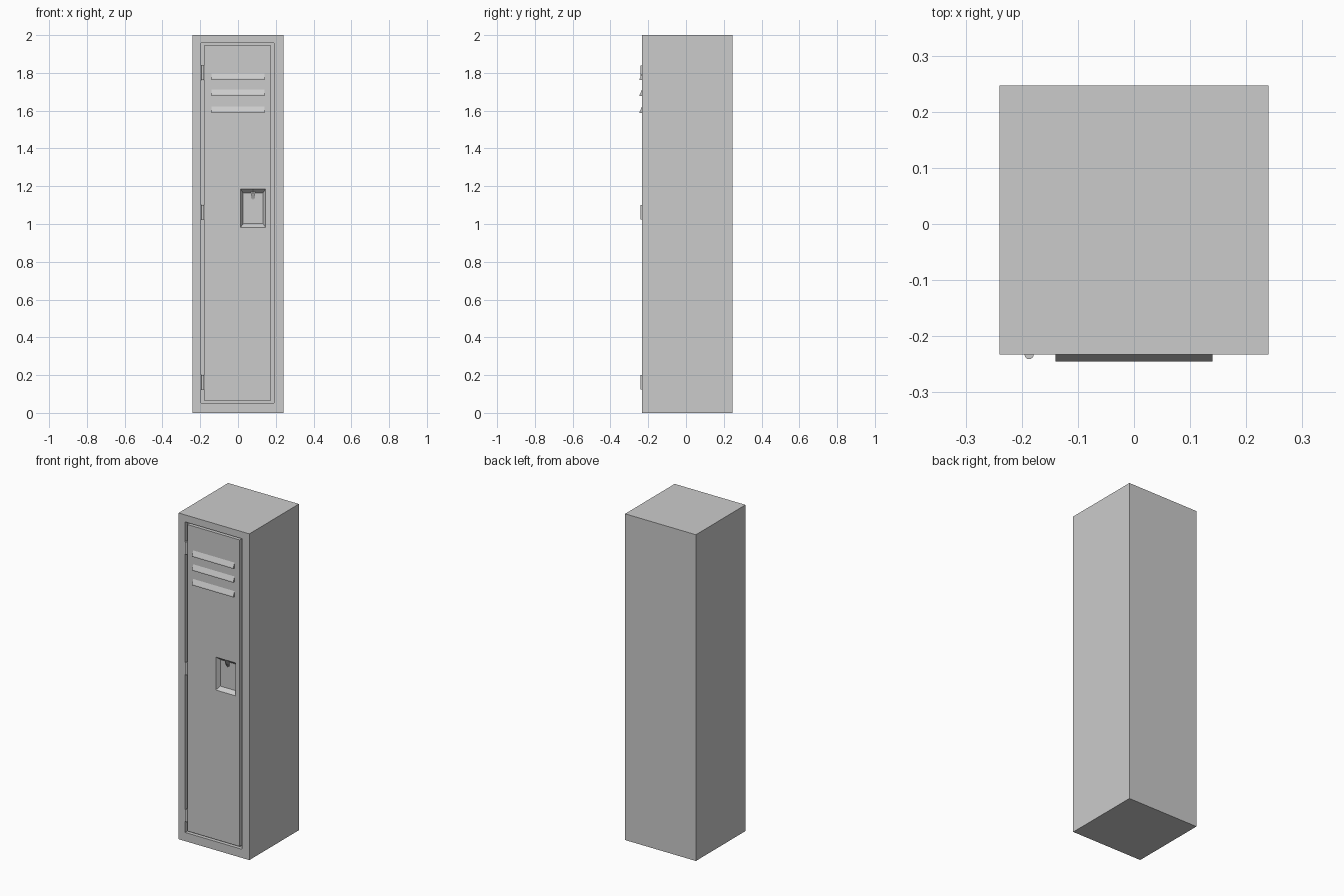
import bpy, bmesh, math

if "Cube" in bpy.data.objects:
    bpy.data.objects.remove(bpy.data.objects["Cube"])

FRONT, BACK = -0.233, 0.247
GROOVE = FRONT + 0.022      # floor of the gap around the door
POCKET = FRONT + 0.036      # floor of the handle recess


def finish(name, bm):
    bmesh.ops.recalc_face_normals(bm, faces=bm.faces)
    mesh = bpy.data.meshes.new(name)
    bm.to_mesh(mesh)
    bm.free()
    ob = bpy.data.objects.new(name, mesh)
    bpy.context.collection.objects.link(ob)
    return ob


def nested(name, loops):
    """Closed shell through successive rectangles ((x0, x1, z0, z1), y)."""
    bm = bmesh.new()
    rings = []
    for (x0, x1, z0, z1), y in loops:
        pts = ((x0, z0), (x1, z0), (x1, z1), (x0, z1))
        rings.append([bm.verts.new((x, y, z)) for x, z in pts])
    for a, b in zip(rings, rings[1:]):
        for i in range(4):
            j = (i + 1) % 4
            bm.faces.new((a[i], a[j], b[j], b[i]))
    bm.faces.new(rings[0])
    bm.faces.new(rings[-1])
    return finish(name, bm)


def prism(name, profile, x0, x1):
    """Extrude a (y, z) profile along x."""
    bm = bmesh.new()
    face = bm.faces.new([bm.verts.new((x0, y, z)) for y, z in profile])
    res = bmesh.ops.extrude_face_region(bm, geom=[face], use_keep_orig=True)
    for v in res["geom"]:
        if isinstance(v, bmesh.types.BMVert):
            v.co.x = x1
    return finish(name, bm)


# Cabinet with a door opening and a cavity behind the door
outer = (-0.24, 0.24, 0.0, 2.0)
opening = (-0.195, 0.19, 0.053, 1.957)
door = (-0.18, 0.175, 0.066, 1.945)
cavity = (-0.165, 0.16, 0.08, 1.93)
nested("cabinet", [(outer, BACK), (outer, FRONT), (opening, FRONT),
                   (opening, GROOVE), (cavity, GROOVE), (cavity, POCKET + 0.02)])

# Door with a tapered handle recess
rim = (0.013, 0.146, 0.982, 1.184)
floor = (0.037, 0.124, 1.014, 1.152)
nested("door", [(door, GROOVE), (door, FRONT), (rim, FRONT), (floor, POCKET)])

# Latch hanging from the top of the recess
prism("latch", [(POCKET, 1.165), (FRONT + 0.012, 1.178),
                (FRONT + 0.012, 1.155), (POCKET - 0.012, 1.13),
                (POCKET, 1.13)], 0.068, 0.091)
prism("latch_rib", [(POCKET - 0.01, 1.165), (FRONT + 0.004, 1.184),
                    (FRONT + 0.004, 1.16), (POCKET - 0.016, 1.13)],
      0.077, 0.082)

# Louvres
for i, z in enumerate((1.763, 1.678, 1.588)):
    prism(f"louvre_{i + 1}", [(FRONT, z + 0.034), (FRONT - 0.012, z + 0.007),
                              (FRONT - 0.012, z), (FRONT, z)], -0.14, 0.14)

# Hinge barrels
for i, z in enumerate((1.801, 1.062, 0.162)):
    bpy.ops.mesh.primitive_cylinder_add(vertices=16, radius=0.008, depth=0.075,
                                        location=(-0.187, FRONT, z))
    bpy.context.object.name = f"hinge_{i + 1}"
    bpy.ops.object.shade_smooth_by_angle(angle=math.radians(40))
